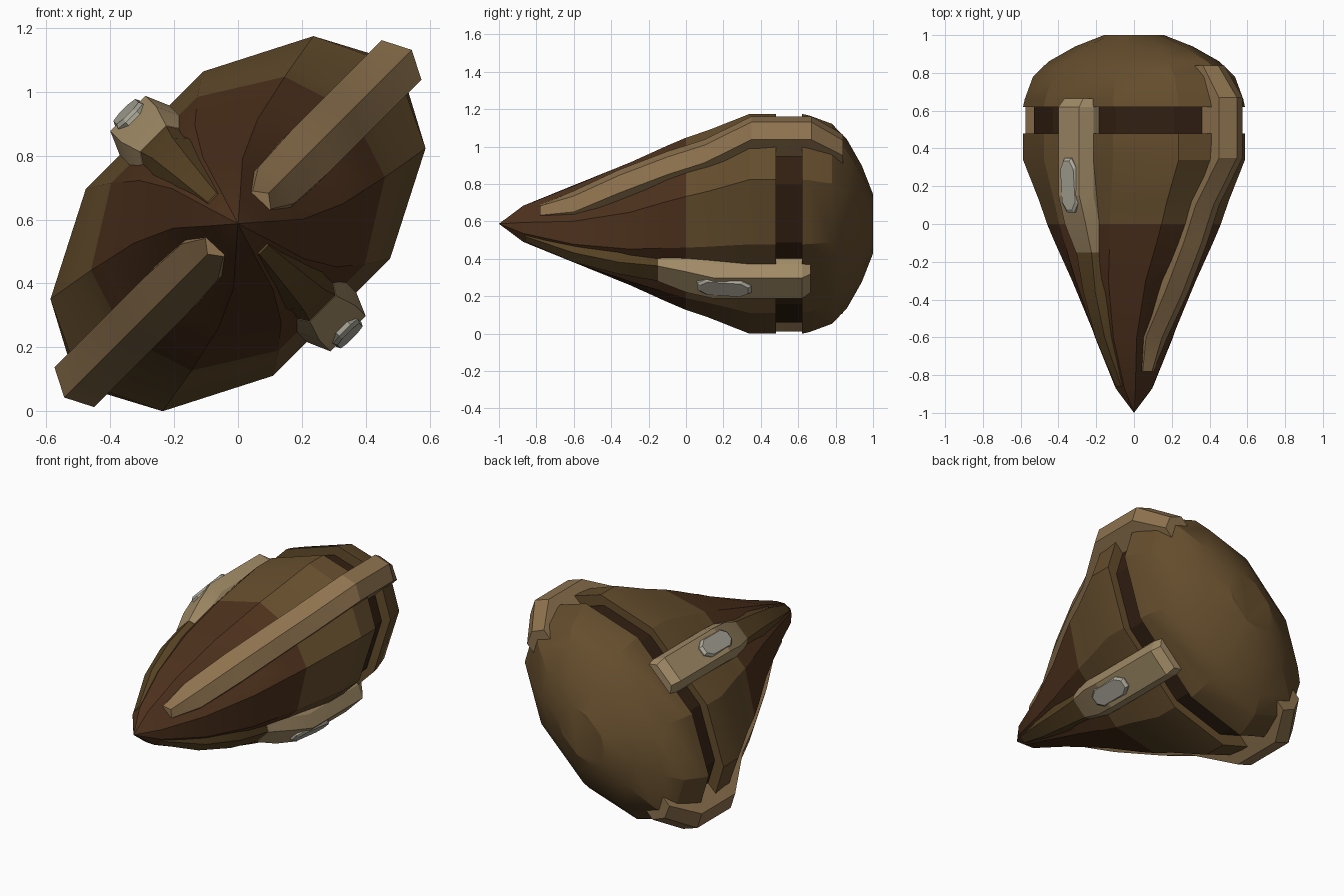
import bpy, bmesh, math
from mathutils import Vector

if "Cube" in bpy.data.objects:
    bpy.data.objects.remove(bpy.data.objects["Cube"])

R = math.sqrt(0.5)
ZC = 0.587


def material(name, rgb):
    m = bpy.data.materials.new(name)
    m.diffuse_color = (*rgb, 1)
    m.use_nodes = True
    m.node_tree.nodes["Principled BSDF"].inputs["Base Color"].default_value = m.diffuse_color
    return m


CONE = material("dark_brown", (0.075, 0.031, 0.012))
HULL = material("brown", (0.130, 0.075, 0.026))
GROOVE = material("deep_brown", (0.032, 0.014, 0.006))
FIN = material("tan", (0.27, 0.17, 0.077))
STRIP = material("olive_brown", (0.10, 0.058, 0.018))
POD = material("light_tan", (0.36, 0.26, 0.135))
GREY = material("warm_grey", (0.42, 0.40, 0.33))


def place(u, v, y):
    # u = long diagonal of the oval, v = short diagonal
    return Vector(((u + v) * R, y, ZC + (u - v) * R))


def loft(name, rings, mat, angle=25):
    bm = bmesh.new()
    vs = [[bm.verts.new(place(*p)) for p in ring] for ring in rings]
    n = len(vs[0])
    for a, b in zip(vs, vs[1:]):
        for i in range(n):
            j = (i + 1) % n
            bm.faces.new((a[i], a[j], b[j], b[i]))
    bm.faces.new(vs[0][::-1])
    bm.faces.new(vs[-1])
    bmesh.ops.remove_doubles(bm, verts=bm.verts, dist=0.0005)
    bmesh.ops.recalc_face_normals(bm, faces=bm.faces)
    me = bpy.data.meshes.new(name)
    bm.to_mesh(me)
    bm.free()
    me.materials.append(mat)
    ob = bpy.data.objects.new(name, me)
    bpy.context.collection.objects.link(ob)
    bpy.context.view_layer.objects.active = ob
    ob.select_set(True)
    bpy.ops.object.shade_smooth_by_angle(angle=math.radians(angle))
    ob.select_set(False)
    return ob


def oval(y, a, b, c):
    # ten-sided body section; c is the reach of the corner under the large fin
    q = [(c, 0), (.809 * a, .57 * b), (.36 * a, .951 * b),
         (-.36 * a, .951 * b), (-.809 * a, .57 * b)]
    return [(u, v, y) for u, v in q] + [(-u, -v, y) for u, v in q]


def scaled(y, s):
    return oval(y, .72 * s, .436 * s, .715 * s)


# Body: nose cone, hull, recessed ring and rounded tail
loft("nose_cone", [oval(-1, 0, 0, 0), oval(-.87, .09, .11, .075),
                   oval(-.6, .19, .235, .15), oval(-.3, .34, .33, .32),
                   oval(-.1, .47, .37, .45), oval(0, .53, .39, .50)], CONE)
loft("hull", [oval(0, .53, .39, .50), oval(.12, .59, .405, .545),
              oval(.34, .72, .436, .70), scaled(.48, 1)], HULL)
loft("groove_ring", [scaled(.45, .9), scaled(.65, .9)], GROOVE)
loft("tail_dome", [scaled(y, s) for y, s in
                   [(.62, 1), (.66, .985), (.78, .91), (.86, .77),
                    (.94, .53), (1, .27)]], HULL)


# Large ridged fins along the long diagonal
def fin_section(s, y, u, w, rise):
    p = [(u - .16 * min(1, u / .3), w), (u, w), (u + rise, 0), (u, -w),
         (u - .16 * min(1, u / .3), -w)]
    return [(s * a, s * b, y) for a, b in p]


FIN_PATH = [(-.78, .105, .04, .03), (-.6, .17, .08, .04),
            (-.36, .32, .088, .045), (-.1, .46, .088, .045),
            (.1, .55, .088, .045), (.35, .725, .088, .045),
            (.67, .725, .088, .045), (.84, .595, .08, .035)]

# Narrow strips and wider pods along the short diagonal
STRIP_PATH = [(-.86, .115, .02, .03, .03), (-.6, .255, .035, .04, .06),
              (-.36, .335, .045, .045, .085), (-.15, .375, .057, .065, .10)]
POD_PATH = [(-.15, .377, .058, .065, .10), (0, .44, .078, .07, .11),
            (.15, .488, .078, .074, .11), (.62, .488, .078, .074, .11),
            (.665, .45, .07, .04, .10)]


def pod_section(s, y, v, w, drop, w2):
    d = v - drop
    p = [(w2, d * .75), (w2, d), (w, v), (-w, v), (-w2, d), (-w2, d * .75)]
    return [(s * a, s * b, y) for a, b in p]


# Long eight-sided button on each pod, tilted with the surface
def button_ring(s, k, lift):
    q = [(.06, .025), (.06, -.025), (.105, -.055), (.30, -.055),
         (.35, -.025), (.35, .025), (.30, .055), (.105, .055)]
    return [(s * u * k, s * (.468 + (y - .06) * .075 + lift),
             .205 + (y - .205) * k) for y, u in q]


for s, side in ((1, "a"), (-1, "b")):
    loft("large_fin_" + side, [fin_section(s, *p) for p in FIN_PATH], FIN, 12)
    loft("strip_" + side, [pod_section(s, *p) for p in STRIP_PATH], STRIP, 12)
    loft("pod_" + side, [pod_section(s, *p) for p in POD_PATH], POD, 12)
    loft("button_" + side, [button_ring(s, 1, -.06), button_ring(s, 1, .005),
                            button_ring(s, .88, .018)], GREY, 12)
